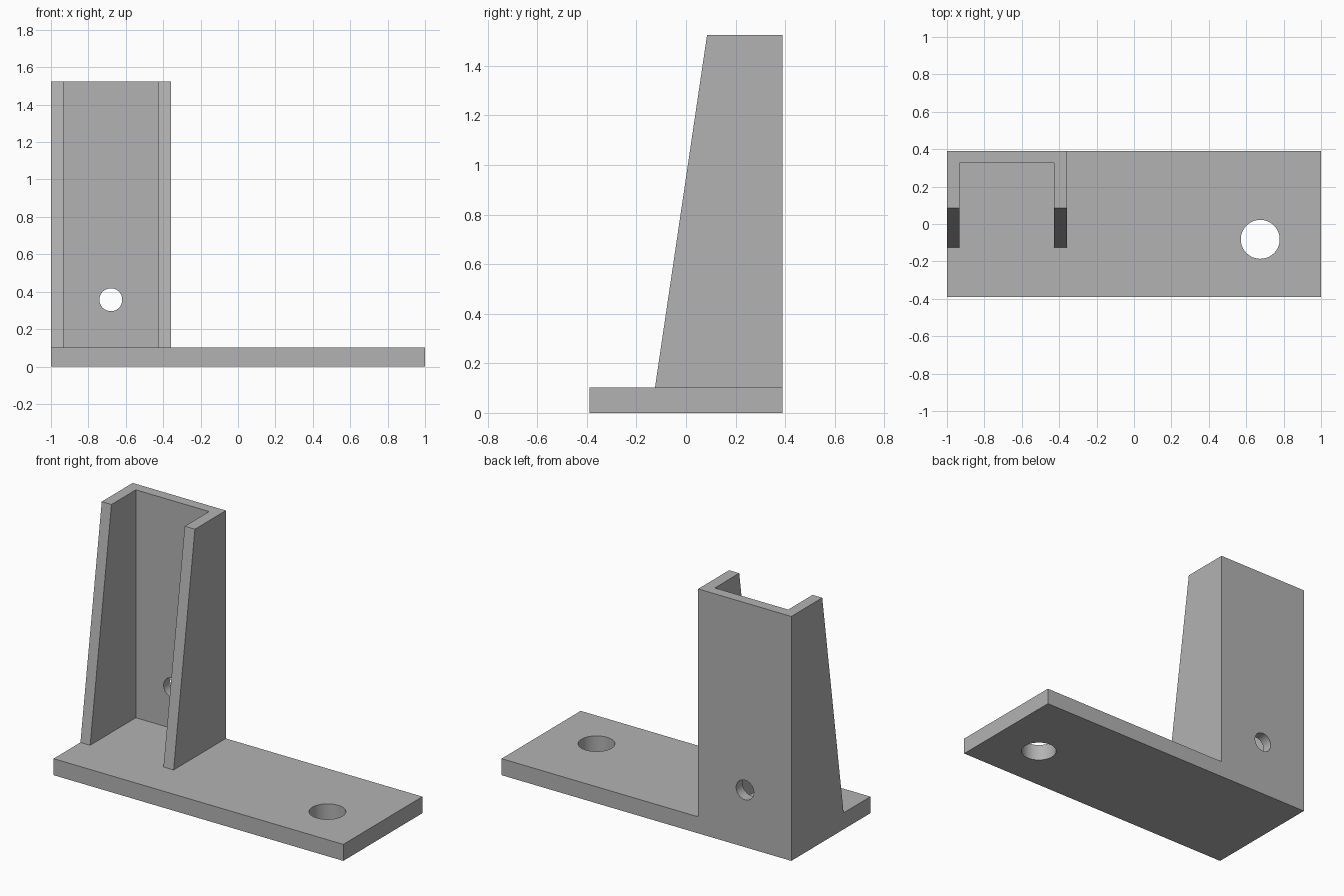
import bpy
import bmesh
from mathutils import Matrix, Vector

if "Cube" in bpy.data.objects:
    bpy.data.objects.remove(bpy.data.objects["Cube"], do_unlink=True)

# Main dimensions
HALF_DEPTH = 0.39
BASE_TOP = 0.103
TOP = 1.525
WALL = 0.067
LEFT, RIGHT = -0.357, -1.0

grey = bpy.data.materials.new("plain grey")
grey.use_nodes = True
colour = (0.45, 0.45, 0.45, 1)
grey.diffuse_color = colour
grey.node_tree.nodes["Principled BSDF"].inputs["Base Color"].default_value = colour


def finish(name, bm):
    bmesh.ops.recalc_face_normals(bm, faces=bm.faces)
    mesh = bpy.data.meshes.new(name)
    bm.to_mesh(mesh)
    bm.free()
    mesh.materials.append(grey)
    obj = bpy.data.objects.new(name, mesh)
    bpy.context.collection.objects.link(obj)
    return obj


def side_prism(name, profile, x0, x1):
    """Extrude a (y, z) outline along x."""
    bm = bmesh.new()
    face = bm.faces.new([bm.verts.new((x0, y, z)) for y, z in profile])
    new = bmesh.ops.extrude_face_region(bm, geom=[face])["geom"]
    bmesh.ops.translate(bm, vec=(x1 - x0, 0, 0),
                        verts=[v for v in new if isinstance(v, bmesh.types.BMVert)])
    return finish(name, bm)


def box(name, x0, x1, y0, y1, z0, z1):
    return side_prism(name, [(y0, z0), (y1, z0), (y1, z1), (y0, z1)], x0, x1)


def drill(name, centre, radius, axis):
    bm = bmesh.new()
    turn = Vector((0, 0, 1)).rotation_difference(Vector(axis)).to_matrix().to_4x4()
    bmesh.ops.create_cone(bm, cap_ends=True, segments=64, radius1=radius,
                          radius2=radius, depth=0.4,
                          matrix=Matrix.Translation(centre) @ turn)
    return finish(name, bm)


def combine(target, other, operation):
    other.hide_render = True
    mod = target.modifiers.new(other.name, "BOOLEAN")
    mod.operation, mod.solver, mod.object = operation, "EXACT", other
    bpy.context.view_layer.objects.active = target
    bpy.ops.object.modifier_apply(modifier=mod.name)
    bpy.data.objects.remove(other, do_unlink=True)


# Base plate
bracket = box("bracket", -1, 1, -HALF_DEPTH, HALF_DEPTH, 0, BASE_TOP)

# Upright channel: back wall with two tapered side flanges
upright = side_prism("upright", [(-0.125, BASE_TOP), (HALF_DEPTH, BASE_TOP),
                                 (HALF_DEPTH, TOP), (0.085, TOP)], RIGHT, LEFT)
combine(upright, box("channel_pocket", RIGHT + WALL, LEFT - WALL - 0.003,
                     -1, HALF_DEPTH - WALL + 0.002, -1, 2), "DIFFERENCE")
combine(bracket, upright, "UNION")

# Bolt holes through the plate and the back wall
combine(bracket, drill("plate_hole", (0.675, -0.082, 0.05), 0.104, (0, 0, 1)), "DIFFERENCE")
combine(bracket, drill("wall_hole", (-0.68, 0.36, 0.357), 0.061, (0, 1, 0)), "DIFFERENCE")

# Smooth hole walls, crisp edges elsewhere
bpy.ops.object.select_all(action="DESELECT")
bracket.select_set(True)
bpy.context.view_layer.objects.active = bracket
bpy.ops.object.shade_smooth_by_angle(angle=0.5)
